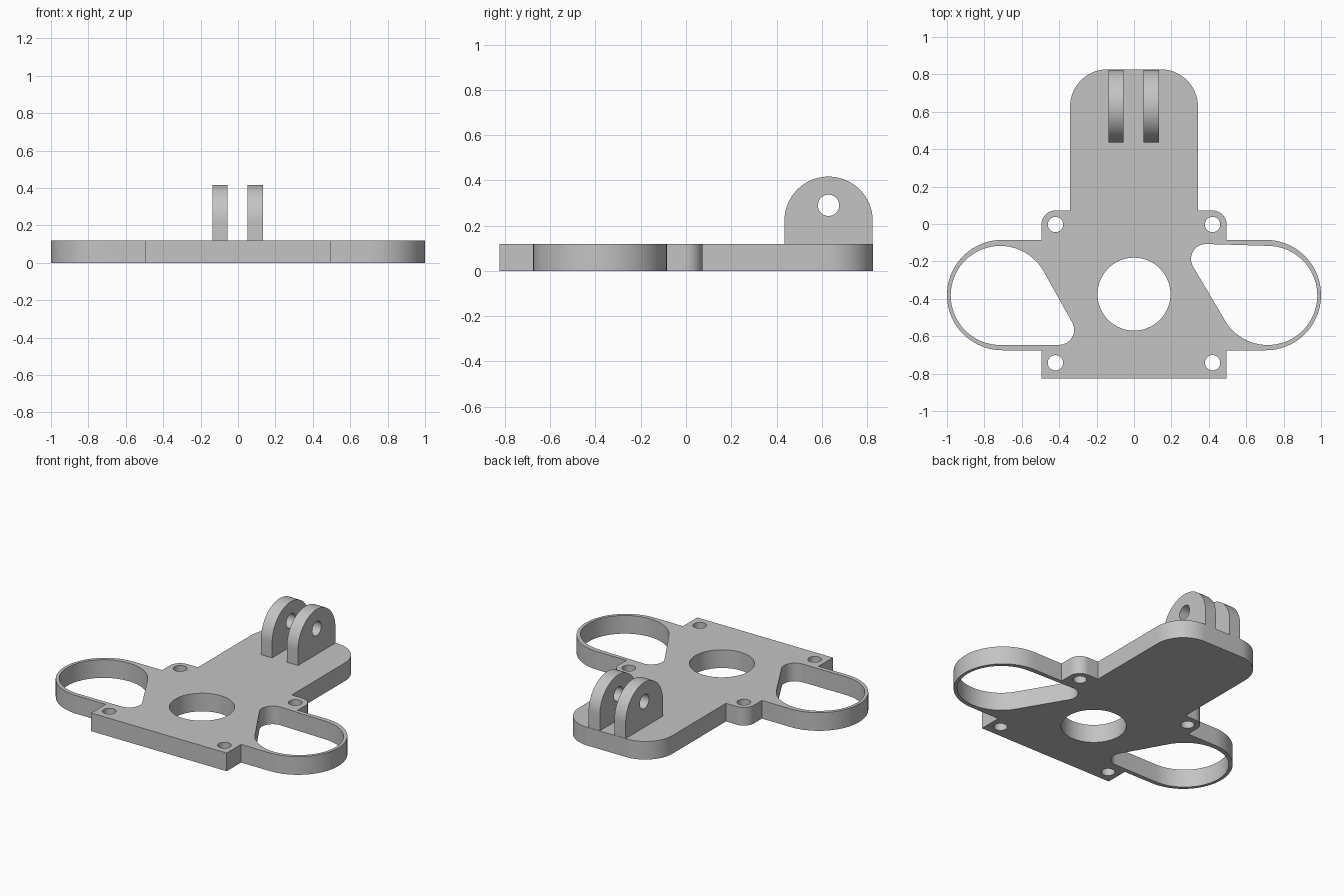
import bpy, bmesh
from math import sin, cos, pi, acos, atan2, hypot, radians
from mathutils import Matrix

old = bpy.data.objects.get("Cube")
if old:
    bpy.data.objects.remove(old)

grey = bpy.data.materials.new("plain grey")
grey.use_nodes = True
colour = (0.55, 0.55, 0.55, 1)
grey.diffuse_color = colour
grey.node_tree.nodes["Principled BSDF"].inputs["Base Color"].default_value = colour


def arc(cx, cy, r, start, end, steps=24):
    """Points along an arc, angles in radians."""
    return [(cx + r * cos(start + (end - start) * i / steps),
             cy + r * sin(start + (end - start) * i / steps)) for i in range(steps + 1)]


def circle(cx, cy, r, steps=48):
    return arc(cx, cy, r, 0, 2 * pi, steps)[:-1]


def teardrop(x0, y0, r0, x1, y1, r1):
    """Outline of a band stretched round two circles."""
    phi = atan2(y1 - y0, x1 - x0)
    a = acos((r0 - r1) / hypot(x1 - x0, y1 - y0))
    return (arc(x0, y0, r0, phi + a, phi + 2 * pi - a, 48)
            + arc(x1, y1, r1, phi - a, phi + a))


def extruded(name, loops, depth, matrix):
    """Fill the first loop, leaving the others as holes, and give it depth."""
    curve = bpy.data.curves.new(name + " profile", 'CURVE')
    curve.dimensions = '2D'
    curve.fill_mode = 'BOTH'
    curve.extrude = depth / 2
    for loop in loops:
        spline = curve.splines.new('POLY')
        spline.points.add(len(loop) - 1)
        for point, (x, y) in zip(spline.points, loop):
            point.co = (x, y, 0, 1)
        spline.use_cyclic_u = True
    temp = bpy.data.objects.new(name + " profile", curve)
    bpy.context.collection.objects.link(temp)
    bpy.context.view_layer.update()
    graph = bpy.context.evaluated_depsgraph_get()
    mesh = bpy.data.meshes.new_from_object(temp.evaluated_get(graph))
    bpy.data.objects.remove(temp)

    bm = bmesh.new()
    bm.from_mesh(mesh)
    bmesh.ops.remove_doubles(bm, verts=bm.verts, dist=0.0002)
    bmesh.ops.transform(bm, matrix=matrix, verts=bm.verts)
    bmesh.ops.recalc_face_normals(bm, faces=bm.faces)
    bm.to_mesh(mesh)
    bm.free()
    mesh.materials.clear()
    mesh.materials.append(grey)
    obj = bpy.data.objects.new(name, mesh)
    bpy.context.collection.objects.link(obj)
    bpy.ops.object.select_all(action='DESELECT')
    obj.select_set(True)
    bpy.context.view_layer.objects.active = obj
    bpy.ops.object.shade_smooth_by_angle(angle=radians(30))
    return obj


# Base plate: half outline, mirrored to the other side
thick = 0.12
half = [(0.495, -0.825), (0.495, -0.675)]
half += arc(0.705, -0.38, 0.295, -pi / 2, pi / 2, 48)
half += [(0.495, -0.085)]
half += arc(0.42, -0.003, 0.075, 0, pi / 2)
half += [(0.342, 0.072)]
half += arc(0.142, 0.627, 0.2, 0, pi / 2)
outline = half + [(-x, y) for x, y in reversed(half)]

# Openings: centre hole, two side windows, four screw holes
holes = [circle(0, -0.375, 0.195, 64),
         teardrop(-0.715, -0.382, 0.265, -0.4, -0.566, 0.08),
         teardrop(0.715, -0.382, 0.265, 0.385, -0.187, 0.08)]
holes += [circle(x, y, 0.041) for x in (-0.42, 0.42) for y in (-0.003, -0.742)]
extruded("base_plate", [outline] + holes, thick, Matrix.Translation((0, 0, thick / 2)))

# Two upright lugs with a pin hole; profile axes become y and z
upright = Matrix(((0, 0, 1, 0), (1, 0, 0, 0), (0, 1, 0, 0), (0, 0, 0, 1)))
lug = [(0.435, thick), (0.825, thick)] + arc(0.63, 0.222, 0.195, 0, pi, 48)
for name, x in (("right_lug", -0.096), ("left_lug", 0.093)):
    extruded(name, [lug, circle(0.63, 0.29, 0.047)], 0.082,
             Matrix.Translation((x, 0, 0)) @ upright)
